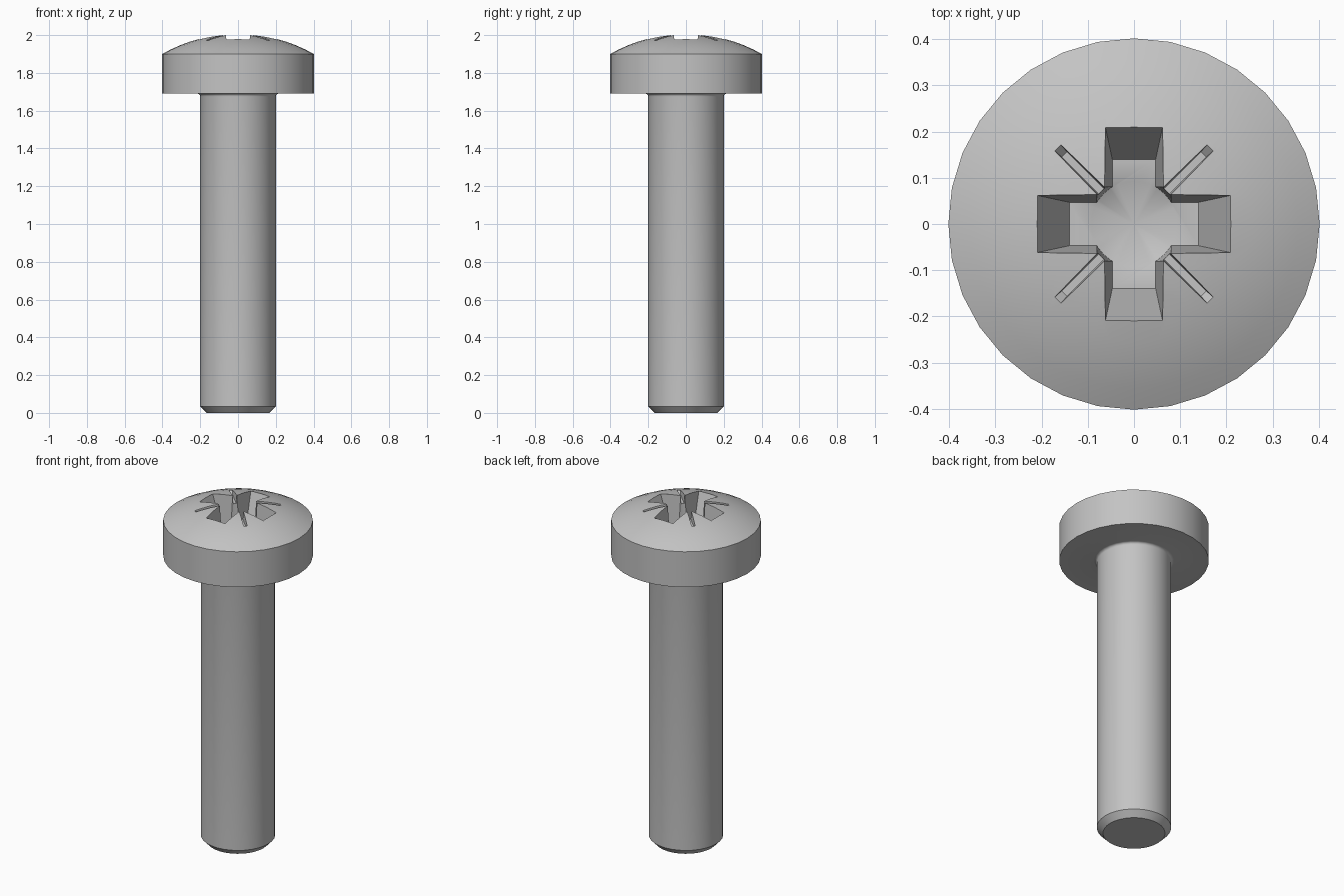
import bpy, bmesh
from math import sin, cos, asin, pi, radians
from mathutils import Matrix

if "Cube" in bpy.data.objects:
    bpy.data.objects.remove(bpy.data.objects["Cube"])

SEGMENTS = 32
HEAD_R, SHAFT_R = 0.402, 0.2
UNDERSIDE, RIM, APEX = 1.69, 1.9, 2.006
FLOOR = 1.79

steel = bpy.data.materials.new("plain steel grey")
steel.use_nodes = True
grey = (0.55, 0.55, 0.55, 1)
steel.diffuse_color = grey
steel.node_tree.nodes["Principled BSDF"].inputs["Base Color"].default_value = grey


def make_object(name, bm):
    bmesh.ops.remove_doubles(bm, verts=bm.verts, dist=1e-5)
    bmesh.ops.recalc_face_normals(bm, faces=bm.faces)
    mesh = bpy.data.meshes.new(name)
    bm.to_mesh(mesh)
    bm.free()
    mesh.materials.append(steel)
    obj = bpy.data.objects.new(name, mesh)
    bpy.context.collection.objects.link(obj)
    return obj


def lathe(name, profile):
    bm = bmesh.new()
    verts = [bm.verts.new((r, 0, z)) for r, z in profile]
    edges = [bm.edges.new(pair) for pair in zip(verts, verts[1:])]
    bmesh.ops.spin(bm, geom=verts + edges, cent=(0, 0, 0), axis=(0, 0, 1),
                   angle=2 * pi, steps=SEGMENTS)
    return make_object(name, bm)


def wedge(name, bottom, top, angle):
    """Tapered block; each end is (inner, outer, half width, height)."""
    bm = bmesh.new()
    verts = []
    for inner, outer, half, z in (bottom, top):
        for x, y in ((inner, -half), (outer, -half), (outer, half), (inner, half)):
            verts.append(bm.verts.new((x, y, z)))
    bmesh.ops.convex_hull(bm, input=verts)
    bmesh.ops.dissolve_limit(bm, angle_limit=0.01, verts=bm.verts, edges=bm.edges)
    bm.transform(Matrix.Rotation(angle, 4, "Z"))
    return make_object(name, bm)


# Screw body: chamfered tip, shaft, fillet under the head, rim and dome
sag = APEX - RIM
dome_r = (HEAD_R ** 2 + sag ** 2) / (2 * sag)
rim_angle = asin(HEAD_R / dome_r)
fillet = 0.015
profile = [(0, 0), (0.167, 0), (SHAFT_R, 0.035)]
for i in range(5):
    a = i / 4 * pi / 2
    profile.append((SHAFT_R + fillet * (1 - cos(a)), UNDERSIDE - fillet * (1 - sin(a))))
profile.append((HEAD_R, UNDERSIDE))
for i in range(9):
    a = rim_angle * (1 - i / 8)
    profile.append((dome_r * sin(a), APEX - dome_r * (1 - cos(a))))
body = lathe("screw_body", profile)

# Recess cutters: conical core, crossed tapered slots, diagonal grooves
cutters = [lathe("recess_core", [(0, FLOOR - 0.045), (0.093, FLOOR), (0.106, 2.08), (0, 2.08)])]
for k in range(2):
    cutters.append(wedge("recess_slot", (-0.14, 0.14, 0.047, FLOOR),
                         (-0.247, 0.247, 0.07, 2.08), k * pi / 2))
for k in range(4):
    cutters.append(wedge("recess_groove", (0.06, 0.213, 0.008, 1.952),
                         (0.06, 0.305, 0.014, 2.04), pi / 4 + k * pi / 2))

bpy.context.view_layer.objects.active = body
for cutter in cutters:
    cutter.hide_render = True
    mod = body.modifiers.new("recess", "BOOLEAN")
    mod.operation = "DIFFERENCE"
    mod.solver = "EXACT"
    mod.object = cutter
    bpy.ops.object.modifier_apply(modifier=mod.name)
for cutter in cutters:
    bpy.data.objects.remove(cutter)

bpy.ops.object.select_all(action="DESELECT")
body.select_set(True)
bpy.ops.object.shade_smooth_by_angle(angle=radians(28))
